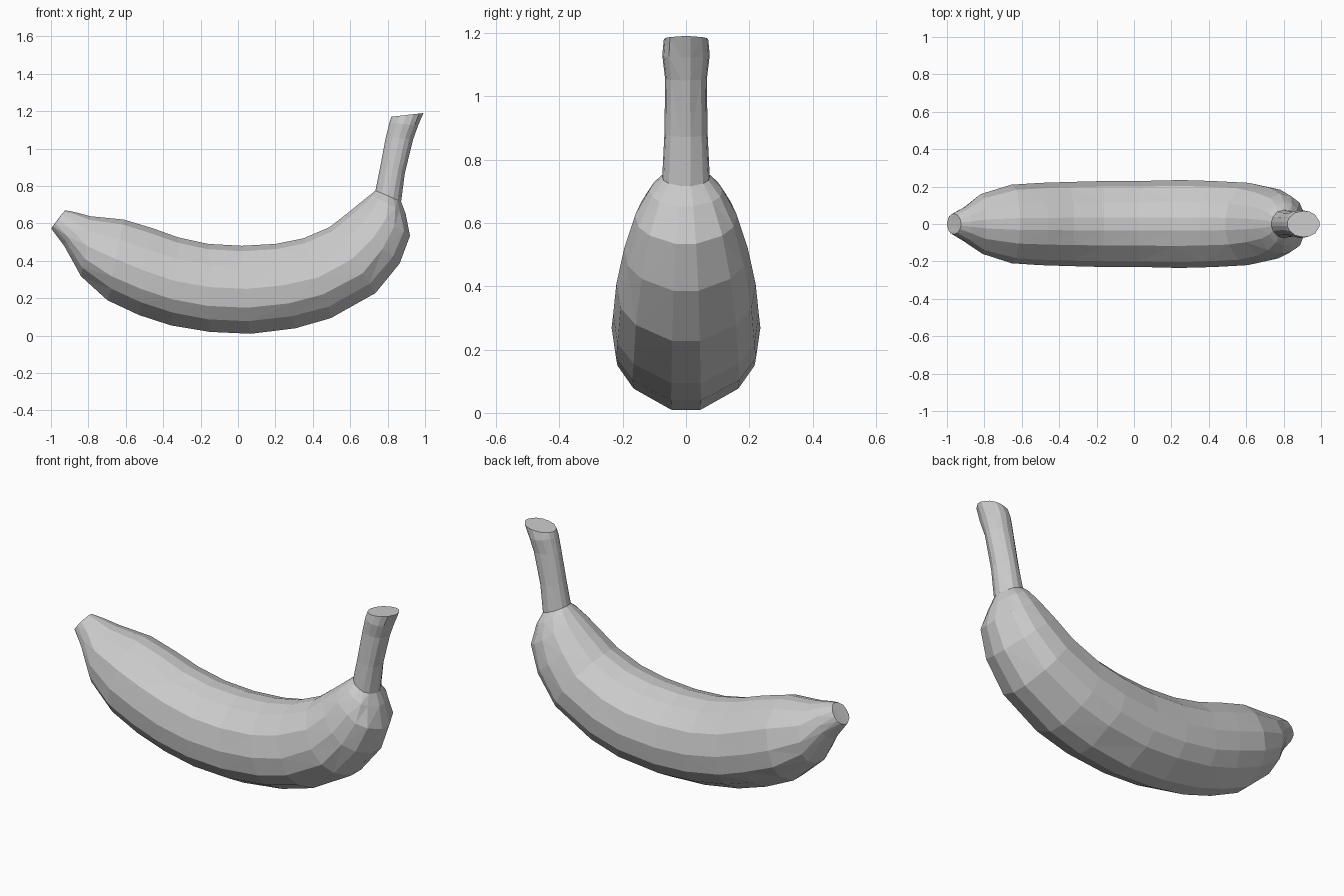
import bpy
import bmesh
import random
from mathutils import Vector

random.seed(4)
cube = bpy.data.objects.get("Cube")
if cube:
    bpy.data.objects.remove(cube)

skin = bpy.data.materials.new("plain grey")
skin.use_nodes = True
GREY = (0.6, 0.6, 0.6, 1)
skin.diffuse_color = GREY
skin.node_tree.nodes["Principled BSDF"].inputs["Base Color"].default_value = GREY

# Rings from blossom tip to stem: outer x, outer z, inner x, inner z, half width
RINGS = [
    (-1.0, .57, -.925, .67, .055), (-.93, .475, -.87, .66, .095),
    (-.84, .31, -.79, .638, .16), (-.7, .18, -.61, .62, .21),
    (-.53, .1, -.46, .575, .22), (-.36, .045, -.32, .525, .225),
    (-.15, .01, -.16, .49, .23), (.07, 0, .02, .48, .23),
    (.31, .03, .2, .49, .235), (.5, .085, .35, .52, .23),
    (.74, .22, .49, .58, .22), (.87, .38, .58, .65, .195),
    (.925, .53, .66, .715, .16), (.9, .65, .71, .755, .115),
    (.875, .715, .735, .775, .075), (.895, .87, .76, .9, .068),
    (.94, 1.05, .79, 1.06, .066), (.965, 1.12, .81, 1.14, .075),
    (.995, 1.19, .82, 1.17, .07),
]
# Half cross-section: fraction from outer to inner edge, fraction of half width
HALF = [(.02, .2), (.16, .72), (.31, .94), (.52, 1), (.76, .87), (.94, .5), (1, .15)]
SECTION = HALF + [(t, -w) for t, w in reversed(HALF)]


def ring_points(ox, oz, ix, iz, width):
    outer, inner = Vector((ox, 0, oz)), Vector((ix, 0, iz))
    for t, w in SECTION:
        p = outer.lerp(inner, t)
        # A little unevenness on the sides only, so the outline stays true
        bump = random.uniform(-.04, .04) * width
        yield p + Vector((bump if .1 < t < .9 else 0, w * width, 0))


# Fruit skin lofted through the rings, with a cap at each end
bm = bmesh.new()
loops = [[bm.verts.new(p) for p in ring_points(*r)] for r in RINGS]
n = len(SECTION)
for a, b in zip(loops, loops[1:]):
    for i in range(n):
        j = (i + 1) % n
        bm.faces.new((a[i], a[j], b[j], b[i]))
bm.faces.new(loops[0])
bm.faces.new(loops[-1])
bmesh.ops.triangulate(bm, faces=bm.faces[:], quad_method='SHORT_EDGE')
bmesh.ops.recalc_face_normals(bm, faces=bm.faces[:])

mesh = bpy.data.meshes.new("banana")
bm.to_mesh(mesh)
bm.free()
mesh.materials.append(skin)
banana = bpy.data.objects.new("banana", mesh)
bpy.context.collection.objects.link(banana)
